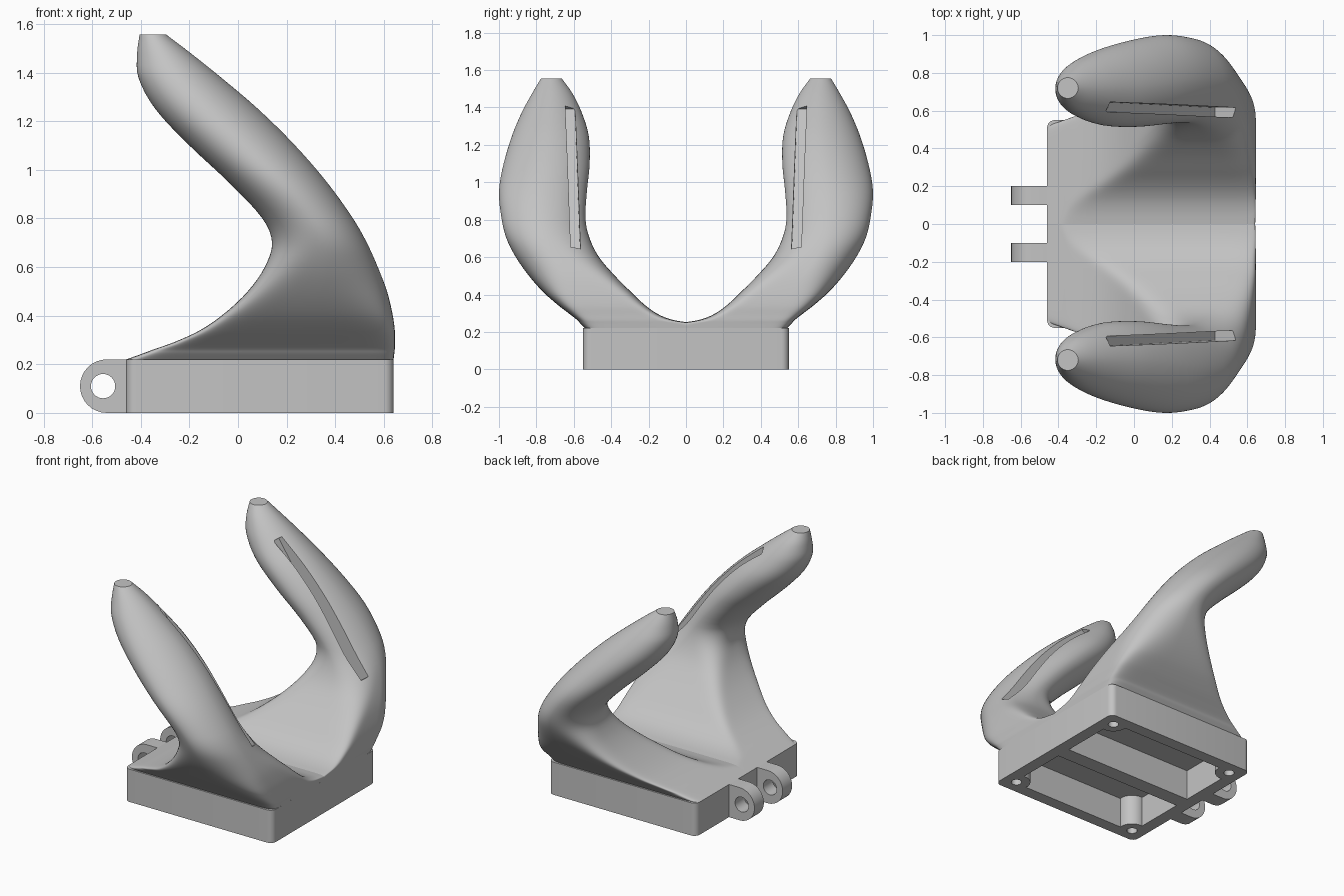
import bpy, bmesh, math
from mathutils import Matrix, Vector

if "Cube" in bpy.data.objects:
    bpy.data.objects.remove(bpy.data.objects["Cube"], do_unlink=True)

grey = bpy.data.materials.new("plain grey")
grey.use_nodes = True
colour = (0.55, 0.55, 0.55, 1)
grey.diffuse_color = colour
grey.node_tree.nodes["Principled BSDF"].inputs["Base Color"].default_value = colour


def make(name, bm):
    bmesh.ops.recalc_face_normals(bm, faces=bm.faces)
    mesh = bpy.data.meshes.new(name)
    bm.to_mesh(mesh)
    bm.free()
    mesh.materials.append(grey)
    ob = bpy.data.objects.new(name, mesh)
    bpy.context.collection.objects.link(ob)
    return ob


def box(name, lo, hi, matrix=Matrix(), round_edges=0):
    lo, hi = Vector(lo), Vector(hi)
    bm = bmesh.new()
    bmesh.ops.create_cube(bm, size=1)
    for v in bm.verts:
        v.co = Vector(a + (b - a) * (c + 0.5) for a, b, c in zip(lo, hi, v.co))
    if round_edges:
        upright = [e for e in bm.edges if abs(e.verts[0].co.z - e.verts[1].co.z) > 0.01]
        bmesh.ops.bevel(bm, geom=upright, offset=round_edges, segments=6,
                        profile=0.5, affect="EDGES")
    bm.transform(matrix)
    return make(name, bm)


def cylinder(name, centre, radius, length, axis="Z"):
    bm = bmesh.new()
    bmesh.ops.create_cone(bm, cap_ends=True, segments=32, radius1=radius,
                          radius2=radius, depth=length)
    turn = Matrix.Rotation(math.pi / 2, 4, "X") if axis == "Y" else Matrix()
    bm.transform(Matrix.Translation(centre) @ turn)
    return make(name, bm)


def combine(target, tool, operation="DIFFERENCE"):
    mod = target.modifiers.new("cut", "BOOLEAN")
    mod.operation, mod.object, mod.solver = operation, tool, "EXACT"
    bpy.context.view_layer.objects.active = target
    bpy.ops.object.modifier_apply(modifier=mod.name)
    bpy.data.objects.remove(tool, do_unlink=True)


def smooth(ob):
    bpy.ops.object.select_all(action="DESELECT")
    ob.select_set(True)
    bpy.context.view_layer.objects.active = ob
    bpy.ops.object.shade_smooth_by_angle(angle=math.radians(32))


# Horn levels: height, back x, front x, inner y, outer y
# The lowest levels reach past the middle so that both halves meet in a saddle
LEVELS = [
    (0.22, -0.46, 0.64, -0.15, 0.54),
    (0.245, -0.39, 0.643, -0.05, 0.565),
    (0.262, -0.345, 0.645, 0.06, 0.58),
    (0.29, -0.265, 0.645, 0.14, 0.615),
    (0.34, -0.156, 0.645, 0.215, 0.68),
    (0.41, -0.055, 0.635, 0.29, 0.76),
    (0.5, 0.04, 0.613, 0.38, 0.84),
    (0.6, 0.11, 0.575, 0.465, 0.91),
    (0.7, 0.14, 0.53, 0.515, 0.96),
    (0.8, 0.1, 0.473, 0.537, 0.985),
    (0.95, -0.04, 0.365, 0.53, 1),
    (1.1, -0.2, 0.235, 0.515, 0.975),
    (1.25, -0.34, 0.083, 0.52, 0.93),
    (1.38, -0.41, -0.07, 0.56, 0.875),
    (1.48, -0.415, -0.195, 0.61, 0.82),
    (1.556, -0.405, -0.295, 0.665, 0.775),
]


def refine(rows, steps):
    """Spline through the level rows, with slopes taken against height."""
    rows = [Vector(r) for r in rows]
    last = len(rows) - 1
    slopes = []
    for i in range(last + 1):
        a, b = rows[max(i - 1, 0)], rows[min(i + 1, last)]
        slopes.append((b - a) / (b[0] - a[0]))
    out = []
    for i in range(last):
        p, q, h = rows[i], rows[i + 1], rows[i + 1][0] - rows[i][0]
        for k in range(steps):
            t = k / steps
            ease = t * t * (3 - 2 * t)
            out.append(p * (1 - ease) + q * ease
                       + slopes[i] * h * t * (1 - t) ** 2
                       - slopes[i + 1] * h * t * t * (1 - t))
    return out + [rows[-1]]


def horn(name, side):
    # Sections change from a near rectangle at the base to an ellipse above;
    # the outer front corner softens soonest, the inner back corner last
    bm = bmesh.new()
    rings, count = [], 96
    for z, x0, x1, y0, y1 in refine(LEVELS, 4):
        low = max(0, 1 - (z - 0.22) / 0.6)
        ring = []
        for k in range(count):
            a = 2 * math.pi * (k + 0.5) / count
            c, s = math.cos(a), math.sin(a)
            fade = 2.5
            if c > 0 and s > 0:
                fade = 5
            elif c < 0 and s < 0:
                fade = 1.7
            power = 2 / ((1.9 if c > 0 else 2) + 14 * low ** fade)
            x = (x0 + x1) / 2 + (x1 - x0) / 2 * math.copysign(abs(c) ** power, c)
            y = (y0 + y1) / 2 + (y1 - y0) / 2 * math.copysign(abs(s) ** power, s)
            ring.append(bm.verts.new((x, side * y, z)))
        rings.append(ring)
    for a, b in zip(rings, rings[1:]):
        for k in range(count):
            n = (k + 1) % count
            bm.faces.new((a[k], a[n], b[n], b[k]))
    bm.faces.new(rings[0])
    bm.faces.new(rings[-1])
    ob = make(name, bm)

    # Long straight slot on the inner front, running out at its upper end
    along = Vector((-0.59, side * 0.03, 0.83)).normalized()
    out = Vector((0.83, 0, 0.59)).normalized()
    across = along.cross(out).normalized()
    out = across.cross(along)
    frame = Matrix((along, across, out)).transposed().to_4x4()
    frame.translation = (0.14, side * 0.605, 0.985)
    combine(ob, box("slot_cutter", (-0.5, -0.026, 0), (0.5, 0.026, 0.5), frame))
    smooth(ob)


horn("left_horn", 1)
horn("right_horn", -1)

# Base block, hollowed from below with a dividing rib
base = box("base", (-0.46, -0.55, 0), (0.64, 0.55, 0.22), round_edges=0.04)
for side in (-1, 1):
    ys = sorted((side * 0.05, side * 0.47))
    combine(base, box("pocket_cutter", (-0.38, ys[0], -0.1), (0.56, ys[1], 0.2)))

# Screw bosses in the corners
for x in (-0.37, 0.55):
    for y in (-0.46, 0.46):
        combine(base, cylinder("boss", (x, y, 0.105), 0.085, 0.21), "UNION")
        combine(base, cylinder("hole_cutter", (x, y, 0), 0.032, 0.3))
smooth(base)

# Hinge lugs with a cross hole
for name, y in (("left_lug", 0.15), ("right_lug", -0.15)):
    lug = box(name, (-0.54, y - 0.05, 0), (-0.44, y + 0.05, 0.22))
    combine(lug, cylinder("lug_end", (-0.54, y, 0.11), 0.11, 0.1, "Y"), "UNION")
    combine(lug, cylinder("pin_cutter", (-0.555, y, 0.11), 0.05, 0.3, "Y"))
    smooth(lug)
